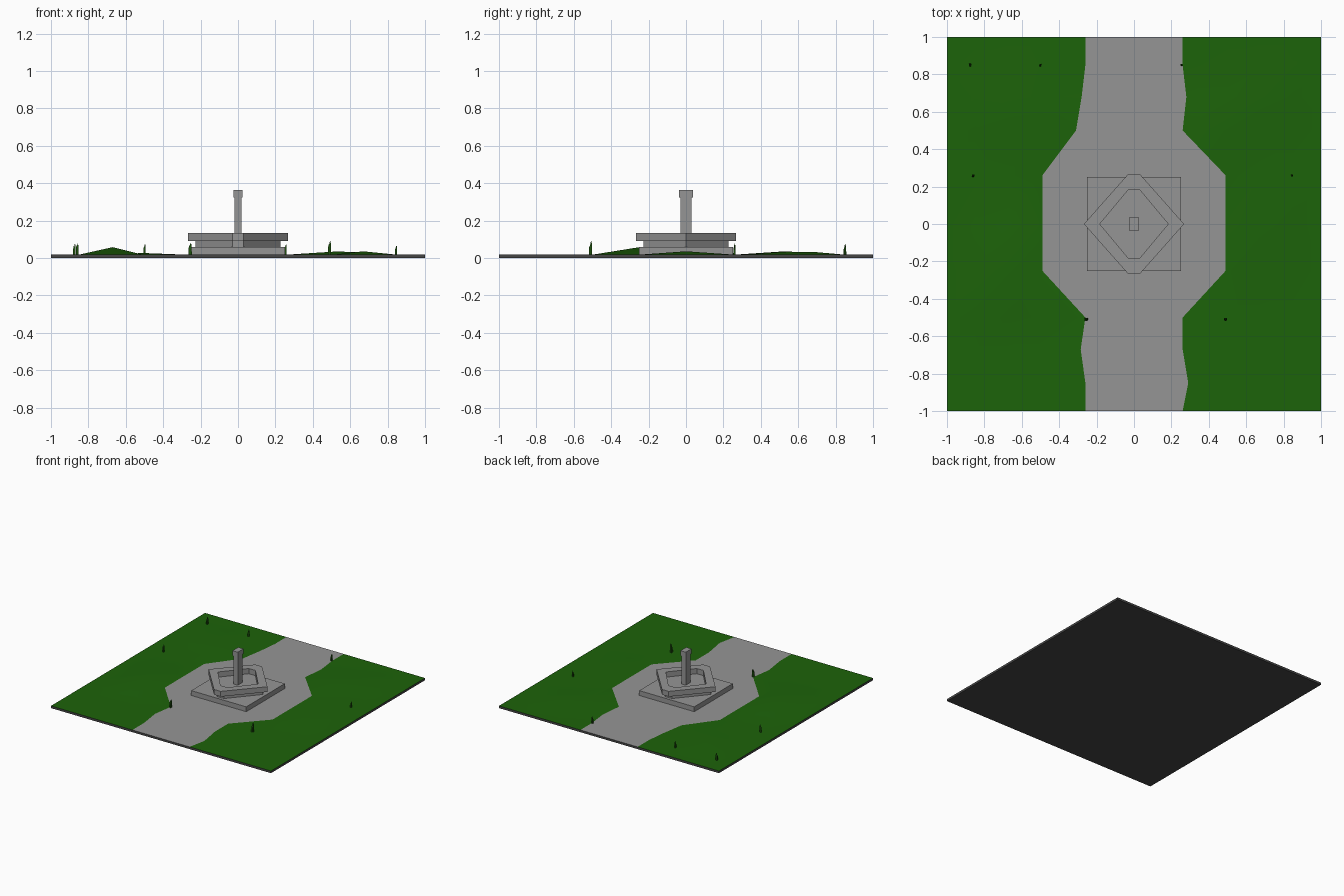
import bpy, math, random

if "Cube" in bpy.data.objects:
    bpy.data.objects.remove(bpy.data.objects["Cube"])

random.seed(4)
TOP = 0.018


def material(name, rgb):
    m = bpy.data.materials.new(name)
    m.diffuse_color = (*rgb, 1)
    m.use_nodes = True
    m.node_tree.nodes["Principled BSDF"].inputs["Base Color"].default_value = m.diffuse_color
    return m


GRASS = material("grass_green", (0.012, 0.125, 0.003))
TUFT = material("tuft_green", (0.012, 0.08, 0.004))
SOIL = material("dark_soil", (0.06, 0.06, 0.06))
STONE = material("grey_stone", (0.30, 0.30, 0.30))


def add(name, verts, faces, mat):
    me = bpy.data.meshes.new(name)
    me.from_pydata(verts, [], faces)
    me.validate()
    me.materials.append(mat)
    ob = bpy.data.objects.new(name, me)
    bpy.context.collection.objects.link(ob)
    return ob


def prism(name, outline, z0, z1, mat=STONE, hole=None):
    """Extruded outline; with a hole outline of equal length it becomes a ring."""
    n = len(outline)
    loops = [outline, hole] if hole else [outline]
    v = [(x, y, z) for lp in loops for z in (z0, z1) for x, y in lp]
    f = []
    for i in range(n):
        j = (i + 1) % n
        f.append((i, j, n + j, n + i))
        if hole:
            f.append((2 * n + j, 2 * n + i, 3 * n + i, 3 * n + j))
            f.append((n + i, n + j, 3 * n + j, 3 * n + i))
            f.append((j, i, 2 * n + i, 2 * n + j))
    if not hole:
        f += [tuple(reversed(range(n))), tuple(range(n, 2 * n))]
    return add(name, v, f, mat)


def rect(a, b):
    return [(-a, -b), (a, -b), (a, b), (-a, b)]


def diamond(r, flat=0.03):
    return [(-flat, -r), (flat, -r), (r, 0), (flat, r), (-flat, r), (-r, 0)]


# ground slab: dark sides and underside, open under the turf
c = rect(1, 1)
add("ground_slab", [(x, y, z) for z in (0, TOP) for x, y in c],
    [(3, 2, 1, 0)] + [(i, (i + 1) % 4, 4 + (i + 1) % 4, 4 + i) for i in range(4)], SOIL)

# path edges: y, left x, right x
rows = [(-1, -.26, .26), (-.85, -.26, .29), (-.67, -.285, .26), (-.5, -.26, .26),
        (-.25, -.49, .49), (0, -.49, .49), (.26, -.49, .49), (.5, -.31, .26),
        (.68, -.28, .28), (.85, -.26, .26), (1, -.26, .26)]

# paved path
add("path", [(x, y, TOP) for y, l, r in rows for x in (l, r)],
    [(2 * i, 2 * i + 1, 2 * i + 3, 2 * i + 2) for i in range(len(rows) - 1)], STONE)

# lawns with low mounds: (row, column from the outside) -> height
mounds = {-1: {(4, 2): .058, (8, 2): .032, (7, 3): .027},
          1: {(5, 2): .036, (8, 2): .033, (7, 3): .034}}
for side, name in ((-1, "lawn_left"), (1, "lawn_right")):
    v, f = [], []
    for i, (y, l, r) in enumerate(rows):
        inner = abs(l if side < 0 else r)
        for j, x in enumerate((1, .85, .67, .51, inner)):
            v.append((side * x, y, mounds[side].get((i, j), TOP)))
    for i in range(len(rows) - 1):
        for j in range(4):
            a = i * 5 + j
            q = (a, a + 1, a + 6, a + 5)
            f.append(q if side < 0 else q[::-1])
    lawn = add(name, v, f, GRASS)
    lawn.data.polygons.foreach_set("use_smooth", [True] * len(lawn.data.polygons))

# fountain: plinth, bowl base, rim, column and cap
prism("plinth", rect(.25, .25), TOP, .058)
prism("bowl_base", diamond(.226), .058, .09)
prism("bowl_rim", diamond(.268), .09, .133, hole=diamond(.183))
prism("column", rect(.019, .03), .09, .325)
prism("column_cap", rect(.024, .037), .325, .365)

# grass tufts: x, y, tip height, half width
tufts = [(-.875, .85, .075, .008), (-.5, .85, .073, .007), (.255, .85, .073, .007),
         (-.86, .26, .078, .008), (.845, .26, .066, .006),
         (-.255, -.51, .08, .01), (.49, -.51, .09, .01)]
for k, (x, y, h, w) in enumerate(tufts):
    v, f = [], []
    for b in range(3):
        a = b * math.tau / 3 + random.uniform(0, 1)
        cx, cy = x + math.cos(a) * w * .4, y + math.sin(a) * w * .4
        tip = TOP + (h - TOP) * (1, .8, .65)[b]
        n = len(v)
        for z, s in ((TOP, .55), (TOP + (tip - TOP) * .75, .5), (tip, .15)):
            v += [(cx + px, cy + py, z) for px, py in rect(w * s, w * s)]
        for lv in (0, 4):
            for i in range(4):
                j = (i + 1) % 4
                f.append((n + lv + i, n + lv + j, n + lv + 4 + j, n + lv + 4 + i))
        f.append((n + 8, n + 9, n + 10, n + 11))
    add(f"grass_tuft_{k + 1}", v, f, TUFT)
